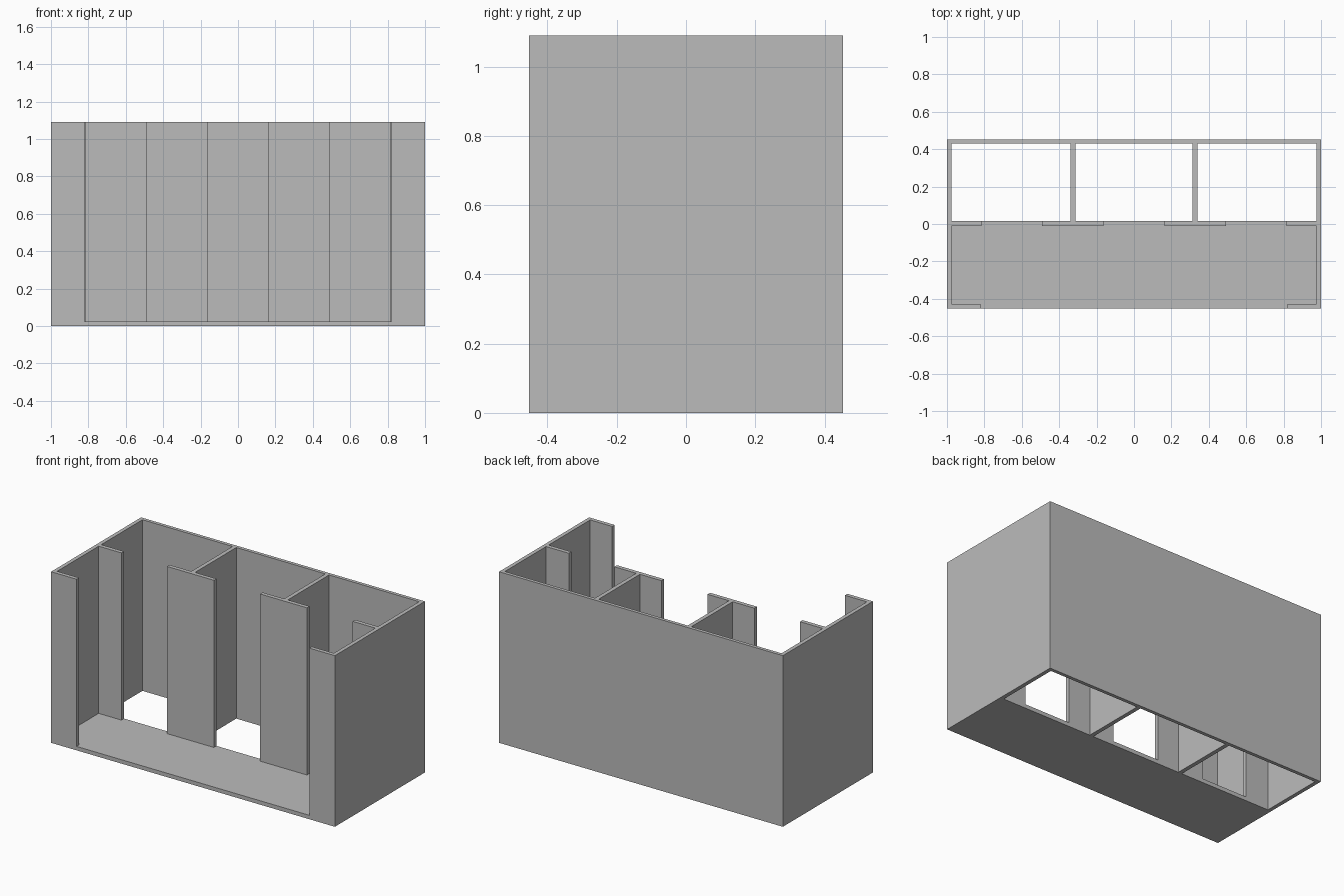
import bpy
import bmesh
from mathutils import Vector

cube = bpy.data.objects.get("Cube")
if cube:
    bpy.data.objects.remove(cube, do_unlink=True)

# Single plaster colour
grey = bpy.data.materials.new("plain grey")
grey.use_nodes = True
COLOUR = (0.5, 0.5, 0.5, 1)
grey.diffuse_color = COLOUR
grey.node_tree.nodes["Principled BSDF"].inputs["Base Color"].default_value = COLOUR

# Main dimensions
W, D, H = 1.0, 0.453, 1.09
WALL, FLOOR = 0.025, 0.025
MID_FRONT, MID_BACK = -0.01, 0.016
INNER = W - WALL
BACK = D - 0.022


def box(name, x, y, z):
    """Box spanning the given (low, high) ranges."""
    low, high = (Vector(p) for p in zip(x, y, z))
    bm = bmesh.new()
    bmesh.ops.create_cube(bm, size=1)
    for v in bm.verts:
        v.co = (low + high) / 2 + v.co * (high - low)
    mesh = bpy.data.meshes.new(name)
    bm.to_mesh(mesh)
    bm.free()
    mesh.materials.append(grey)
    obj = bpy.data.objects.new(name, mesh)
    bpy.context.collection.objects.link(obj)
    return obj


# Back wall and front floor slab
box("back_wall", (-INNER, INNER), (BACK, D), (0, H))
box("floor", (-INNER, INNER), (-D, MID_BACK), (0, FLOOR))

# Mirrored walls: side, front return, middle partition, rear divider
for side, s in (("left", 1), ("right", -1)):
    def pair(a, b):
        return sorted((a * s, b * s))

    box(side + "_wall", pair(INNER, W), (-D, D), (0, H))
    box(side + "_front_return", pair(0.82, INNER), (-D, -D + WALL), (FLOOR, H))
    box(side + "_partition_end", pair(0.815, INNER), (MID_FRONT, MID_BACK), (FLOOR, H))
    box(side + "_partition_panel", pair(0.163, 0.493), (MID_FRONT, MID_BACK), (FLOOR, H))
    box(side + "_rear_divider", pair(0.314, 0.34), (MID_BACK, BACK), (0, H))
